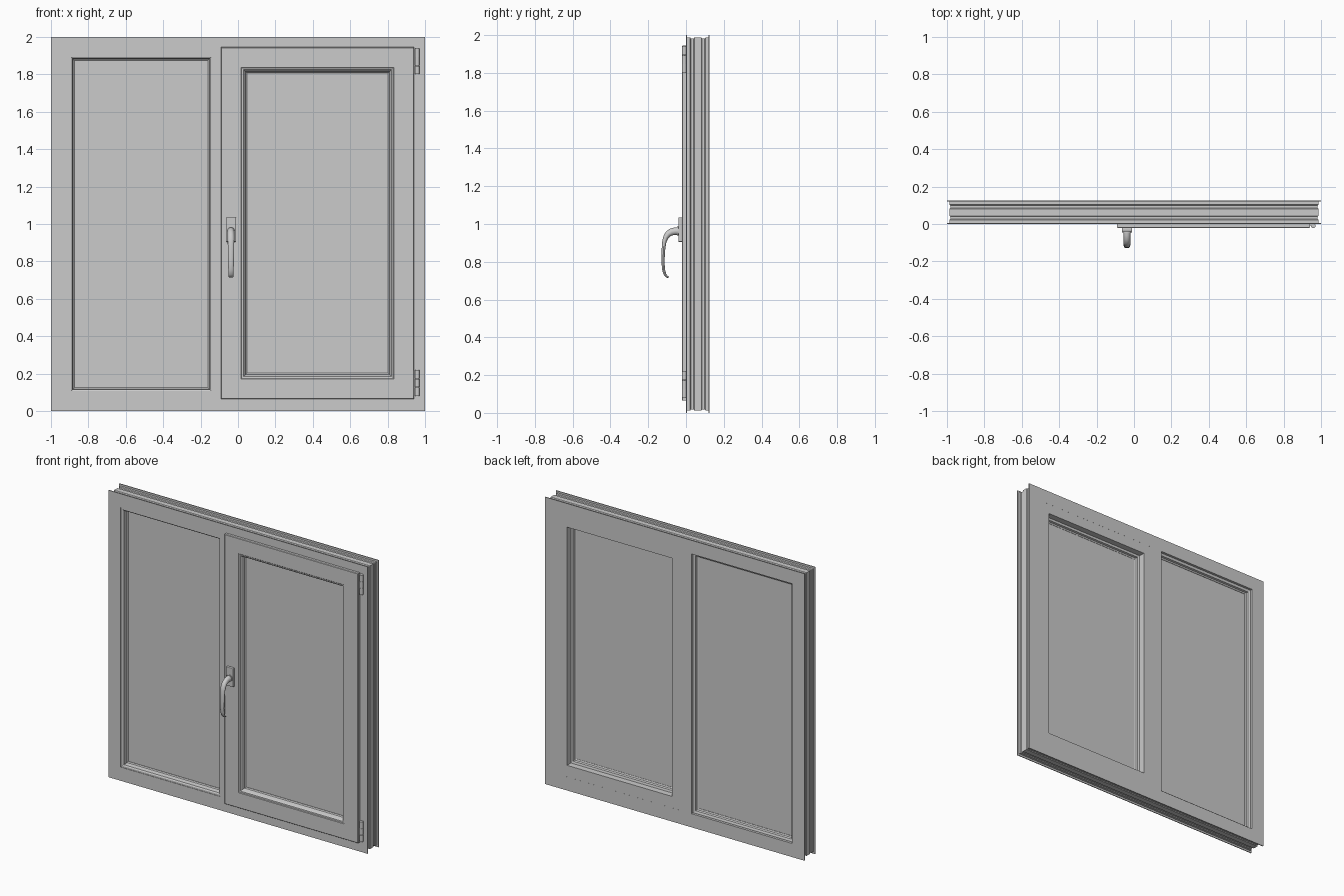
import bpy, bmesh, math
from mathutils import Vector

if "Cube" in bpy.data.objects:
    bpy.data.objects.remove(bpy.data.objects["Cube"])


def finish(name, bm, smooth=False):
    bmesh.ops.recalc_face_normals(bm, faces=bm.faces)
    me = bpy.data.meshes.new(name)
    bm.to_mesh(me)
    bm.free()
    ob = bpy.data.objects.new(name, me)
    bpy.context.collection.objects.link(ob)
    if smooth:
        bpy.ops.object.select_all(action='DESELECT')
        ob.select_set(True)
        bpy.context.view_layer.objects.active = ob
        bpy.ops.object.shade_smooth_by_angle(angle=math.radians(35))
    return ob


def loft(name, loops, cyclic=False, smooth=False):
    """Skin equal-length closed loops of points."""
    bm = bmesh.new()
    rows = [[bm.verts.new(p) for p in loop] for loop in loops]
    n, m = len(rows), len(rows[0])
    for i in range(n if cyclic else n - 1):
        a, b = rows[i], rows[(i + 1) % n]
        for j in range(m):
            k = (j + 1) % m
            bm.faces.new((a[j], a[k], b[k], b[j]))
    if not cyclic:
        bm.faces.new(rows[0])
        bm.faces.new(rows[-1])
    return finish(name, bm, smooth)


def mitred_ring(name, x0, x1, z0, z1, profile):
    """Sweep an (inset, y) section around a rectangle with mitred corners."""
    corners = [(x0, z0, 1, 1), (x1, z0, -1, 1), (x1, z1, -1, -1), (x0, z1, 1, -1)]
    return loft(name, [[(x + sx * d, y, z + sz * d) for d, y in profile]
                       for x, z, sx, sz in corners], cyclic=True)


def box(name, x0, x1, y0, y1, z0, z1, bevel=0):
    bm = bmesh.new()
    bmesh.ops.create_cube(bm, size=1)
    for v in bm.verts:
        v.co = ((x0 + x1) / 2 + v.co.x * (x1 - x0),
                (y0 + y1) / 2 + v.co.y * (y1 - y0),
                (z0 + z1) / 2 + v.co.z * (z1 - z0))
    if bevel:
        bmesh.ops.bevel(bm, geom=bm.edges[:], offset=bevel, segments=2,
                        profile=0.5, affect='EDGES')
    return finish(name, bm)


# Outer frame: thin front and back flanges with a grooved channel between
mitred_ring("outer_frame", -1, 1, 0, 2, [
    (0, 0), (0, .006), (.013, .006), (.013, .022), (.018, .026), (.018, .04),
    (.013, .044), (.013, .081), (.018, .085), (.018, .099), (.013, .103),
    (.013, .119), (0, .119), (0, .125), (.095, .125), (.095, 0)])

# Central mullion
box("mullion", -.13, -.055, 0, .125, .09, 1.91)

# Fixed pane on the left: stepped glazing bead and glass
mitred_ring("fixed_glazing_bead", -.906, -.129, .094, 1.906, [
    (0, .003), (.012, .003), (.02, .008), (.024, .038), (.031, .043),
    (.031, .088), (.022, .092), (.018, .104), (.006, .108), (0, .108)])
box("fixed_glass", -.885, -.145, .046, .085, .11, 1.89)

# Opening sash on the right: overlapping front lip, body and inner bead
mitred_ring("sash", -.09, .94, .065, 1.945, [
    (0, -.001), (0, -.018), (.003, -.021), (.107, -.021), (.11, -.018),
    (.11, .0), (.11, .1246), (.03, .1246), (.03, -.001)])
mitred_ring("sash_glazing_bead", .019, .831, .174, 1.836, [
    (0, -.017), (.01, -.016), (.016, -.01), (.022, .014), (.029, .019),
    (.029, .062), (.02, .066), (.016, .078), (0, .082)])
box("sash_glass", .035, .815, .022, .06, .19, 1.82)

# Handle: back plate, collar and curved tapering lever
HX = -.0375
box("handle_plate", HX - .0275, HX + .0275, -.04, -.02, .905, 1.035, bevel=.004)


def section(y, z, tangent, half_w, half_t, sides=16):
    t = Vector((0, tangent[0], tangent[1])).normalized()
    nrm = Vector((0, -t.z, t.y))
    out = []
    for i in range(sides):
        a = 2 * math.pi * i / sides
        out.append(Vector((HX, y, z)) + Vector((half_w * math.cos(a), 0, 0))
                   + nrm * half_t * math.sin(a))
    return out


# y, z, half width, half thickness
path = [(-.038, .962, .021, .021), (-.058, .962, .019, .02),
        (-.077, .958, .018, .019), (-.094, .948, .018, .017),
        (-.107, .93, .018, .014), (-.115, .905, .0175, .011),
        (-.119, .87, .017, .0095), (-.121, .825, .016, .0085),
        (-.121, .785, .015, .008), (-.118, .755, .0145, .0075),
        (-.111, .733, .014, .007), (-.102, .722, .0135, .006),
        (-.092, .717, .012, .0045)]
loops = []
for i, (y, z, w, t) in enumerate(path):
    a, b = path[max(i - 1, 0)], path[min(i + 1, len(path) - 1)]
    tan = (-1, 0) if i == 0 else (b[0] - a[0], b[1] - a[1])
    loops.append(section(y, z, tan, w, t))
loft("handle_lever", loops, smooth=True)
loft("handle_collar", [section(y, .962, (-1, 0), .0235, .0235) for y in (-.038, -.047)],
     smooth=True)

# Hinges: stacked knuckles with a leaf on the frame
for label, z0, z1 in (("lower", .08, .22), ("upper", 1.8, 1.94)):
    step = (z1 - z0) / 3
    for k in range(3):
        r = .0125 if k != 1 else .0115
        loft(f"{label}_hinge_knuckle_{k + 1}", [
            [(.9585 + r * math.cos(a), -.009 + r * math.sin(a), z)
             for a in (2 * math.pi * i / 16 for i in range(16))]
            for z in (z0 + k * step + .0008, z0 + (k + 1) * step - .0008)], smooth=True)
    box(f"{label}_hinge_leaf", .936, .9585, -.008, .001, z0 + .004, z1 - .004)
